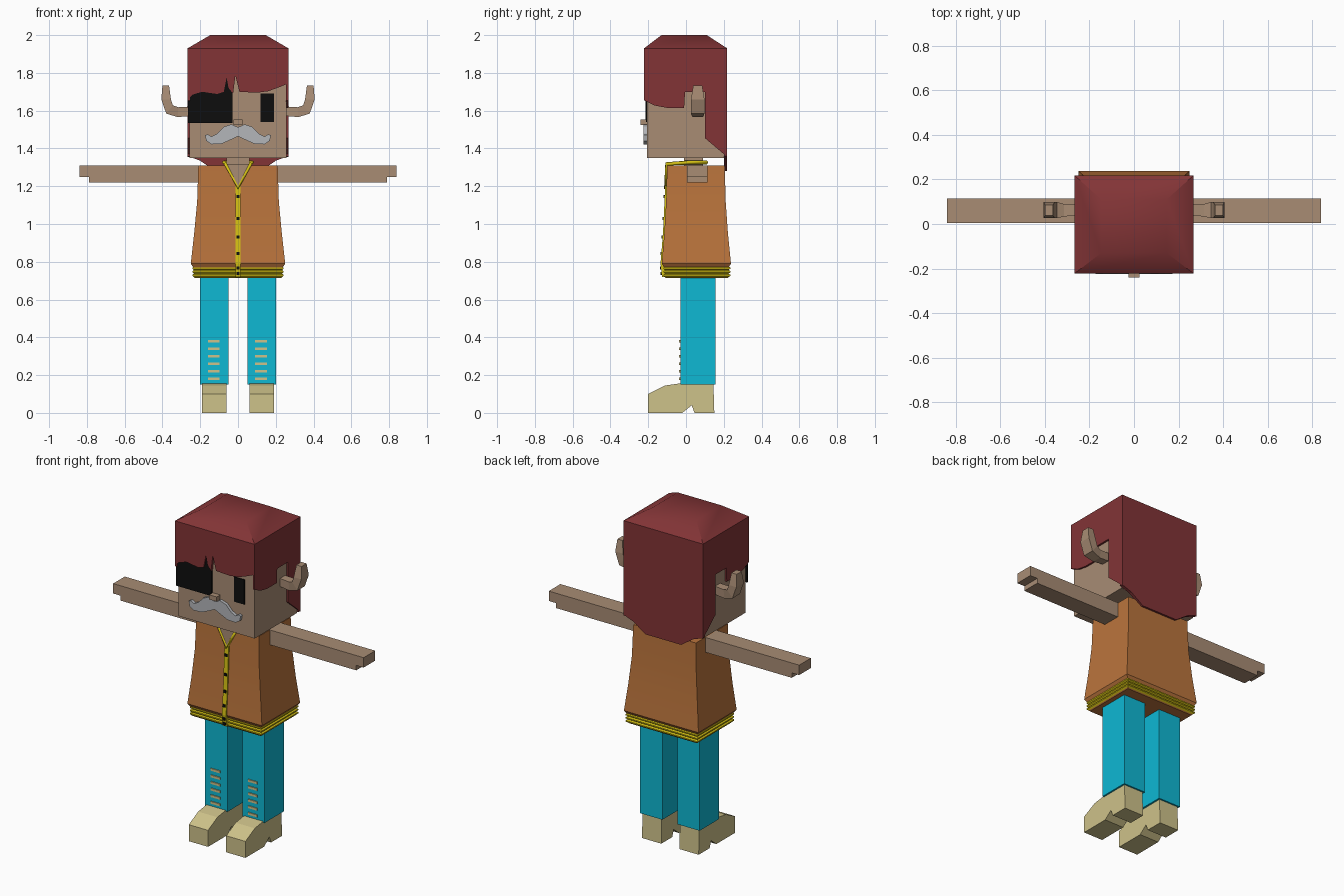
import bpy, bmesh
from math import radians

cube = bpy.data.objects.get("Cube")
if cube:
    bpy.data.objects.remove(cube, do_unlink=True)


def material(name, rgb):
    # sRGB 0-255 to linear
    lin = [((c / 255 + 0.055) / 1.055) ** 2.4 if c > 10 else c / 255 / 12.92 for c in rgb]
    m = bpy.data.materials.new(name)
    m.use_nodes = True
    m.diffuse_color = (*lin, 1)
    m.node_tree.nodes["Principled BSDF"].inputs["Base Color"].default_value = (*lin, 1)
    return m


SKIN = material("skin", (168, 140, 116))
HAIR = material("dark_red_hair", (130, 52, 54))
VEST = material("orange_cloth", (186, 116, 60))
GOLD = material("yellow_trim", (214, 194, 20))
JEANS = material("cyan_cloth", (14, 184, 212))
BOOT = material("tan_leather", (206, 194, 138))
GREY = material("grey_moustache", (180, 182, 186))
BLACK = material("black", (13, 13, 13))


def finish(name, bm, mat, smooth=0):
    bmesh.ops.recalc_face_normals(bm, faces=bm.faces)
    me = bpy.data.meshes.new(name)
    bm.to_mesh(me)
    bm.free()
    me.materials.append(mat)
    if smooth:
        for p in me.polygons:
            p.use_smooth = True
        me.set_sharp_from_angle(angle=radians(smooth))
    ob = bpy.data.objects.new(name, me)
    bpy.context.collection.objects.link(ob)
    return ob


def loft(name, rings, mat, smooth=0):
    """Skin closed rings of points, capped at both ends."""
    bm = bmesh.new()
    vs = [[bm.verts.new(p) for p in r] for r in rings]
    n = len(vs[0])
    for a, b in zip(vs, vs[1:]):
        for i in range(n):
            j = (i + 1) % n
            bm.faces.new((a[i], a[j], b[j], b[i]))
    bm.faces.new(vs[0])
    bm.faces.new(vs[-1])
    return finish(name, bm, mat, smooth)


def prism(name, pts, axis, lo, hi, mat):
    """Extrude an outline: (y, z) points along x, or (x, z) points along y."""
    place = (lambda p, d: (d, *p)) if axis == "x" else (lambda p, d: (p[0], d, p[1]))
    return loft(name, [[place(p, d) for p in pts] for d in (lo, hi)], mat)


def box(name, x, y, z, mat):
    return prism(name, [(x[0], z[0]), (x[1], z[0]), (x[1], z[1]), (x[0], z[1])], "y", *y, mat)


def tower(name, levels, mat, smooth=0):
    """Stack of rectangles given as (z, half width, front y, back y)."""
    return loft(name, [[(-w, f, z), (w, f, z), (w, b, z), (-w, b, z)]
                       for z, w, f, b in levels], mat, smooth)


# Head and face
box("head", (-.256, .256), (-.206, .2), (1.35, 1.9), SKIN)
box("neck", (-.06, .06), (-.01, .09), (1.29, 1.36), SKIN)
box("nose", (-.025, .025), (-.24, -.2), (1.525, 1.553), SKIN)
box("eye", (.12, .19), (-.212, -.204), (1.54, 1.69), BLACK)
box("eyepatch", (-.265, -.028), (-.215, -.206), (1.535, 1.79), BLACK)
half = [(.035, 1.528), (.075, 1.515), (.11, 1.478), (.14, 1.463), (.16, 1.475),
        (.174, 1.47), (.168, 1.44), (.14, 1.422), (.085, 1.425), (.03, 1.45)]
outline = [(0, 1.512)] + half + [(0, 1.465)] + [(-x, z) for x, z in reversed(half)]
prism("moustache", outline, "y", -.224, -.2, GREY)

# Hair: bevelled cap, jagged fringe, side locks and long back
F, B, W = -.222, .218, .267
tower("hair_cap", [(1.78, W, F, B), (1.93, W, F, B), (2, .147, -.13, .11)], HAIR, 40)
prism("hair_fringe", [(-W, 1.79), (-W, 1.66), (-.24, 1.685), (-.19, 1.7), (-.11, 1.688),
                      (-.075, 1.7), (-.06, 1.775), (-.05, 1.72), (-.026, 1.69),
                      (-.014, 1.785), (.008, 1.7), (.1, 1.695), (.16, 1.703),
                      (.22, 1.725), (W, 1.745), (W, 1.79)], "y", F, -.2, HAIR)
side = [(F, 1.79), (F, 1.655), (-.165, 1.627), (-.1, 1.615), (-.01, 1.615), (-.005, 1.7),
        (.1, 1.7), (.1, 1.455), (B, 1.355), (B, 1.79)]
prism("hair_back", [(-W, 1.79), (-W, 1.36), (-.2, 1.335), (-.12, 1.28), (.12, 1.28),
                    (.2, 1.335), (W, 1.36), (W, 1.79)], "y", .2, B, HAIR)

# Vest body, hem bands and front trim
tower("vest", [(1.31, .21, -.1, .205), (1.12, .216, -.105, .21), (.95, .232, -.115, .222),
               (.79, .25, -.128, .238), (.77, .236, -.116, .226)], VEST, 30)
for i in range(3):
    z = .775 - i * .019
    tower("hem_band", [(z, .233, -.111, .225), (z - .005, .241, -.118, .235),
                       (z - .012, .241, -.118, .235), (z - .019, .233, -.111, .225)], GOLD)
tower("hem_lining", [(.718, .233, -.111, .225), (.713, .228, -.106, .22)], VEST)
prism("front_trim", [(-.1, 1.2), (-.11, 1.2), (-.122, .95), (-.135, .79), (-.126, .72),
                     (-.11, .72), (-.11, .95)], "x", -.014, .014, GOLD)
for z, y in ((1.145, -.112), (1.03, -.118), (.93, -.123), (.845, -.13), (.767, -.132), (.737, -.129)):
    box("button", (-.008, .008), (y - .006, y + .006), (z - .008, z + .008), BLACK)
prism("chest", [(0, 1.19), (.066, 1.318), (-.066, 1.318)], "y", -.107, -.098, SKIN)

# Collar: one closed square-section trim around the neck, down to a V
cu = bpy.data.curves.new("collar", "CURVE")
cu.dimensions = "3D"
cu.bevel_depth, cu.bevel_resolution = .011, 0
path = [(0, -.106, 1.19), (.066, -.103, 1.318), (.075, .02, 1.326), (.07, .11, 1.326),
        (-.07, .11, 1.326), (-.075, .02, 1.326), (-.066, -.103, 1.318)]
sp = cu.splines.new("POLY")
sp.points.add(len(path) - 1)
for pt, co in zip(sp.points, path):
    pt.co = (*co, 1)
sp.use_cyclic_u = True
cu.materials.append(GOLD)
bpy.context.collection.objects.link(bpy.data.objects.new("collar", cu))

# Mirrored parts
horn = [(.25, 1.572, .25, 1.622, .024), (.32, 1.566, .315, 1.618, .028),
        (.38, 1.585, .345, 1.628, .036), (.406, 1.66, .355, 1.66, .036),
        (.4, 1.732, .365, 1.732, .024)]
arm = [(.18, 1.31), (.84, 1.31), (.84, 1.25), (.79, 1.25), (.79, 1.22), (.18, 1.22)]
boot = [(-.2, 0), (-.2, .1), (-.11, .145), (-.02, .158), (.145, .158), (.15, 0),
        (.045, 0), (.03, .04), (-.02, 0)]
for s, label in ((1, "left"), (-1, "right")):
    def span(a, b):
        return sorted((s * a, s * b))

    prism(label + "_hair_side", side, "x", *span(.255, W), HAIR)
    loft(label + "_horn", [[(s * a, .062 - h, z), (s * a, .062 + h, z),
                            (s * c, .062 + h, t), (s * c, .062 - h, t)]
                           for a, z, c, t, h in horn], SKIN)
    prism(label + "_arm", [(s * x, z) for x, z in arm], "y", .004, .115, SKIN)
    box(label + "_leg", span(.05, .2), (-.03, .155), (.15, .74), JEANS)
    prism(label + "_boot", boot, "x", *span(.061, .19), BOOT)
    x = .122 if s > 0 else -.128
    for i in range(6):
        z = .18 + i * .04
        box(label + "_leg_stripe", (x - .031, x + .031), (-.036, -.028), (z - .007, z + .007), BOOT)
